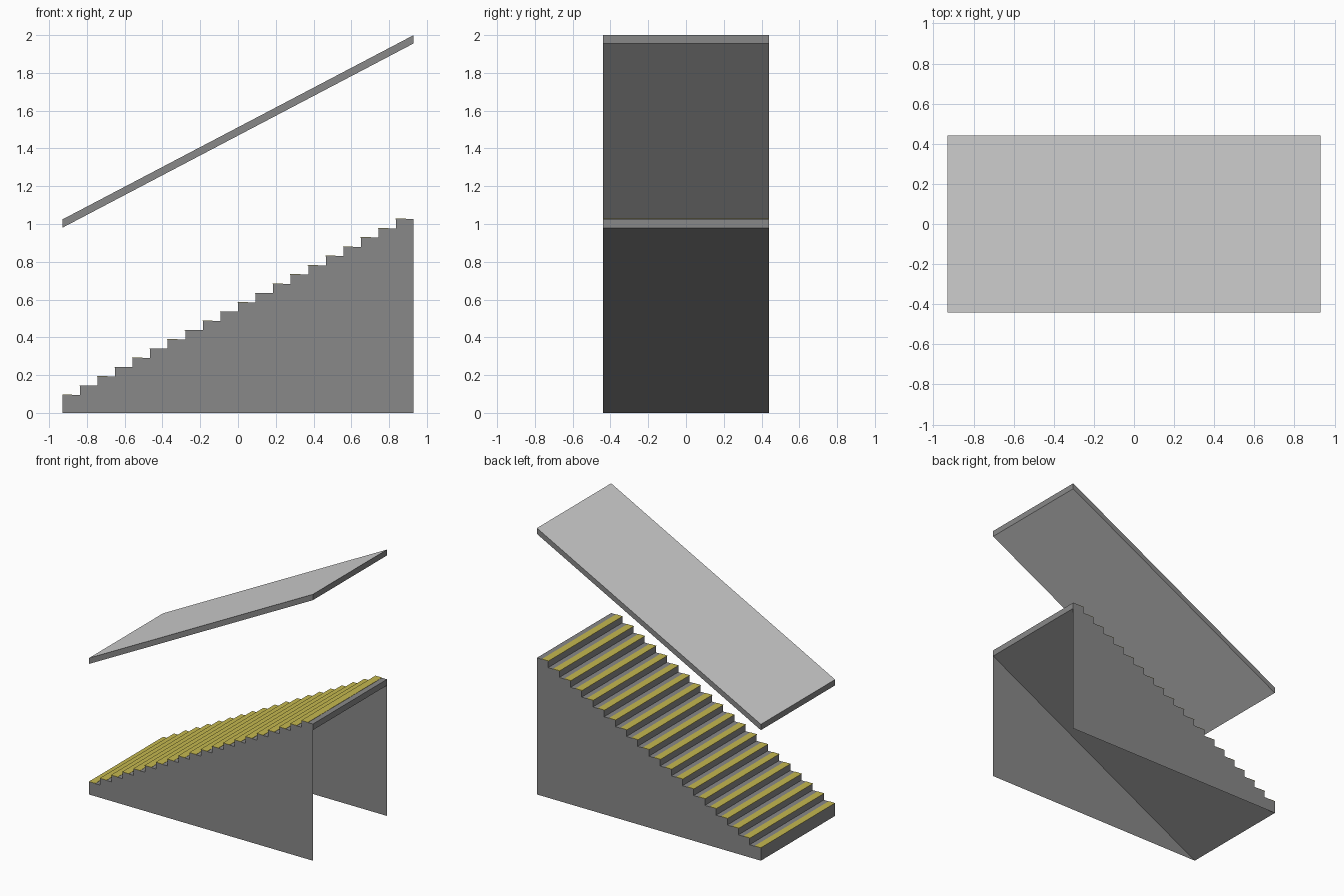
import bpy, bmesh

if "Cube" in bpy.data.objects:
    bpy.data.objects.remove(bpy.data.objects["Cube"])

L, W = 0.93, 0.44            # half length, half width
STEPS = 20
RUN, RISE, FIRST = 2 * L / STEPS, 0.049, 0.095
BACK = 0.98                  # underside height at the high end


def material(name, rgb):
    m = bpy.data.materials.new(name)
    m.diffuse_color = (*rgb, 1)
    m.use_nodes = True
    m.node_tree.nodes["Principled BSDF"].inputs["Base Color"].default_value = m.diffuse_color
    return m


grey = material("concrete_grey", (0.25, 0.25, 0.25))
light = material("ceiling_light_grey", (0.64, 0.64, 0.64))
yellow = material("nosing_yellow", (0.56, 0.48, 0.08))


def finish(bm, name, mats):
    me = bpy.data.meshes.new(name)
    bm.to_mesh(me)
    bm.free()
    for m in mats:
        me.materials.append(m)
    ob = bpy.data.objects.new(name, me)
    bpy.context.collection.objects.link(ob)
    return ob


def extrude_profile(name, pts, mats, rule=None):
    """Extrude an x-z profile across the full width in y."""
    bm = bmesh.new()
    face = bm.faces.new([bm.verts.new((x, -W, z)) for x, z in pts])
    res = bmesh.ops.extrude_face_region(bm, geom=[face], use_keep_orig=True)
    for v in res["geom"]:
        if isinstance(v, bmesh.types.BMVert):
            v.co.y = W
    bmesh.ops.recalc_face_normals(bm, faces=bm.faces)
    if rule:
        for f in bm.faces:
            f.material_index = rule(f.normal)
    return finish(bm, name, mats)


# Stair flight: stepped top, sloping underside
profile = [(-L, 0)]
for i in range(STEPS):
    x, z = -L + i * RUN, FIRST + i * RISE
    profile += [(x, z), (x + RUN, z)]
profile.append((L, BACK))
extrude_profile("stair_flight", profile, [grey])

# Side panels below the flight, open at the back and bottom
for name, s in (("front_side_panel", -1), ("back_side_panel", 1)):
    bm = bmesh.new()
    f = bm.faces.new([bm.verts.new((x, s * W, z)) for x, z in ((-L, 0), (L, 0), (L, BACK))])
    f.normal_update()
    if f.normal.y * s < 0:
        f.normal_flip()
    finish(bm, name, [grey])

# Yellow nosing strip on the front of each tread
for i in range(STEPS):
    x, z = -L + i * RUN, FIRST + i * RISE
    x0 = x - (0.003 if i else 0)
    extrude_profile(f"nosing_strip_{i + 1}",
                    [(x0, z - 0.001), (x + 0.052, z - 0.001), (x + 0.052, z + 0.002), (x0, z + 0.002)],
                    [yellow])

# Sloping ceiling slab: light top and bottom, grey edges
extrude_profile("ceiling_slab",
                [(-L, 0.98), (L, 1.956), (L, 2.0), (-L, 1.024)],
                [grey, light], lambda n: 1 if abs(n.z) > 0.5 else 0)
